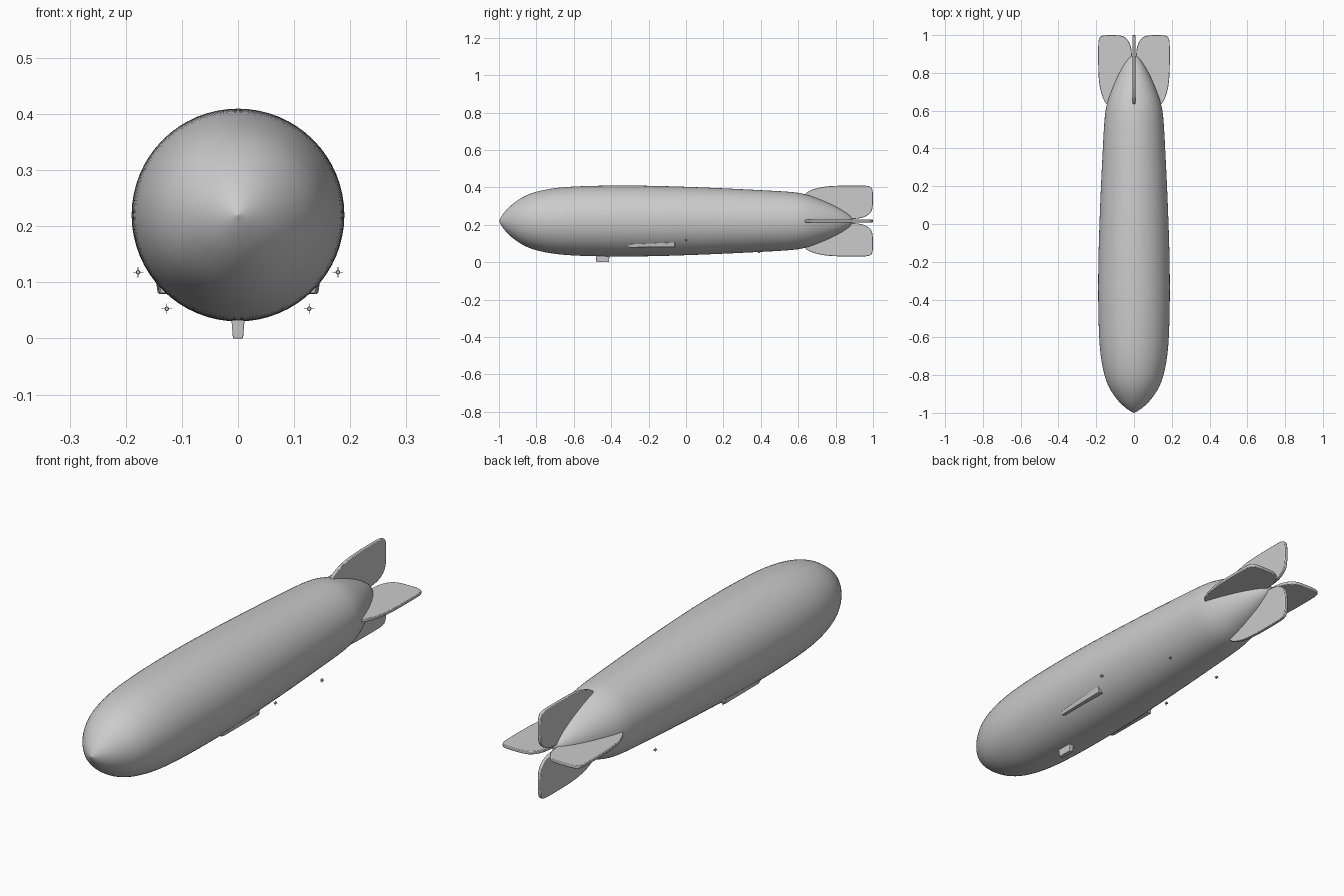
import bpy, bmesh, math
from mathutils import Matrix, Vector

cube = bpy.data.objects.get("Cube")
if cube:
    bpy.data.objects.remove(cube, do_unlink=True)

AXIS_Z = 0.22
grey = bpy.data.materials.new("hull grey")
grey.use_nodes = True
grey.diffuse_color = (0.6, 0.6, 0.6, 1)
grey.node_tree.nodes["Principled BSDF"].inputs["Base Color"].default_value = (0.6, 0.6, 0.6, 1)


def finish(bm, name, angle=None, bevel=0):
    bmesh.ops.recalc_face_normals(bm, faces=bm.faces)
    mesh = bpy.data.meshes.new(name)
    bm.to_mesh(mesh)
    bm.free()
    mesh.materials.append(grey)
    obj = bpy.data.objects.new(name, mesh)
    bpy.context.collection.objects.link(obj)
    if bevel:
        mod = obj.modifiers.new("soft edge", "BEVEL")
        mod.width, mod.segments, mod.limit_method = bevel, 2, "ANGLE"
    if angle:
        bpy.ops.object.select_all(action="DESELECT")
        obj.select_set(True)
        bpy.context.view_layer.objects.active = obj
        bpy.ops.object.shade_smooth_by_angle(angle=math.radians(angle))
    return obj


def soften(points, rounds=2):
    """Corner cutting that keeps both end points."""
    pts = [Vector(p) for p in points]
    for _ in range(rounds):
        out = [pts[0]]
        for a, b in zip(pts, pts[1:]):
            out += [a.lerp(b, 0.25), a.lerp(b, 0.75)]
        pts = out + [pts[-1]]
    return pts


def loft(name, sections, bevel=0):
    """Four-cornered sections joined end to end and capped."""
    bm = bmesh.new()
    rings = [[bm.verts.new(p) for p in s] for s in sections]
    for a, b in zip(rings, rings[1:]):
        for i in range(4):
            j = (i + 1) % 4
            bm.faces.new((a[i], a[j], b[j], b[i]))
    bm.faces.new(rings[0])
    bm.faces.new(rings[-1])
    return finish(bm, name, 30, bevel)


# Hull: (radius, y) profile turned around the long axis
profile = soften([
    (0, -1), (0.03, -0.985), (0.072, -0.95), (0.112, -0.90), (0.14, -0.85),
    (0.16, -0.79), (0.177, -0.70), (0.186, -0.58), (0.19, -0.40), (0.189, -0.2),
    (0.183, 0), (0.175, 0.2), (0.165, 0.4), (0.157, 0.55), (0.147, 0.63),
    (0.115, 0.72), (0.074, 0.81), (0.036, 0.87), (0.014, 0.89), (0, 0.892)])
bm = bmesh.new()
verts = [bm.verts.new((r, y, AXIS_Z)) for r, y in profile]
edges = [bm.edges.new(pair) for pair in zip(verts, verts[1:])]
bmesh.ops.spin(bm, geom=verts + edges, cent=(0, 0, AXIS_Z), axis=(0, 1, 0),
               angle=math.tau, steps=64)
bmesh.ops.remove_doubles(bm, verts=bm.verts, dist=0.0002)
finish(bm, "hull", 60)

# Four tail fins: one rounded plate turned around the long axis
outline = soften([
    (0.10, 0.63), (0.143, 0.63), (0.165, 0.665), (0.181, 0.72), (0.189, 0.79),
    (0.19, 0.94), (0.187, 0.985), (0.165, 1.0), (0.08, 1.0), (0.045, 0.99),
    (0.02, 0.955), (0.011, 0.91), (0.01, 0.84)])
for index, side in enumerate(("left", "upper", "right", "lower")):
    bm = bmesh.new()
    face = bm.faces.new([bm.verts.new((r, y, -0.007)) for r, y in outline])
    extruded = bmesh.ops.extrude_face_region(bm, geom=[face])["geom"]
    bmesh.ops.translate(bm, vec=(0, 0, 0.014),
                        verts=[v for v in extruded if isinstance(v, bmesh.types.BMVert)])
    turn = Matrix.Rotation(-index * math.pi / 2, 4, "Y")
    bm.transform(Matrix.Translation((0, 0, AXIS_Z)) @ turn)
    finish(bm, side + "_tail_fin", 35, 0.003)

# Control car under the nose
loft("control_car", [
    [(-w, y0, z), (w, y0, z), (w, y1, z), (-w, y1, z)]
    for w, y0, y1, z in ((0.009, -0.479, -0.412, 0), (0.013, -0.484, -0.408, 0.05))], 0.002)

# Side cars and engine propellers, mirrored
for side, s in (("left", 1), ("right", -1)):
    loft(side + "_side_car", [
        [(s * 0.11, y, low), (s * out, y, low), (s * (out + 0.004), y, high), (s * 0.11, y, high)]
        for y, out, low, high in ((-0.31, 0.136, 0.081, 0.092), (-0.295, 0.140, 0.079, 0.096),
                                  (-0.06, 0.143, 0.081, 0.106))], 0.001)
    for place, x, y, z in (("front", 0.178, 0, 0.118), ("rear", 0.127, 0.39, 0.053)):
        bm = bmesh.new()
        spot = Matrix.Translation((s * x, y, z))
        bmesh.ops.create_cone(bm, cap_ends=True, segments=10, radius1=0.004, radius2=0.003,
                              depth=0.012, matrix=spot @ Matrix.Rotation(math.pi / 2, 4, "X"))
        for size in ((0.019, 0.0015, 0.0015), (0.0015, 0.0015, 0.019)):
            bmesh.ops.create_cube(bm, size=1, matrix=spot @ Matrix.Diagonal((*size, 1)))
        finish(bm, f"{side}_{place}_propeller", 30)
